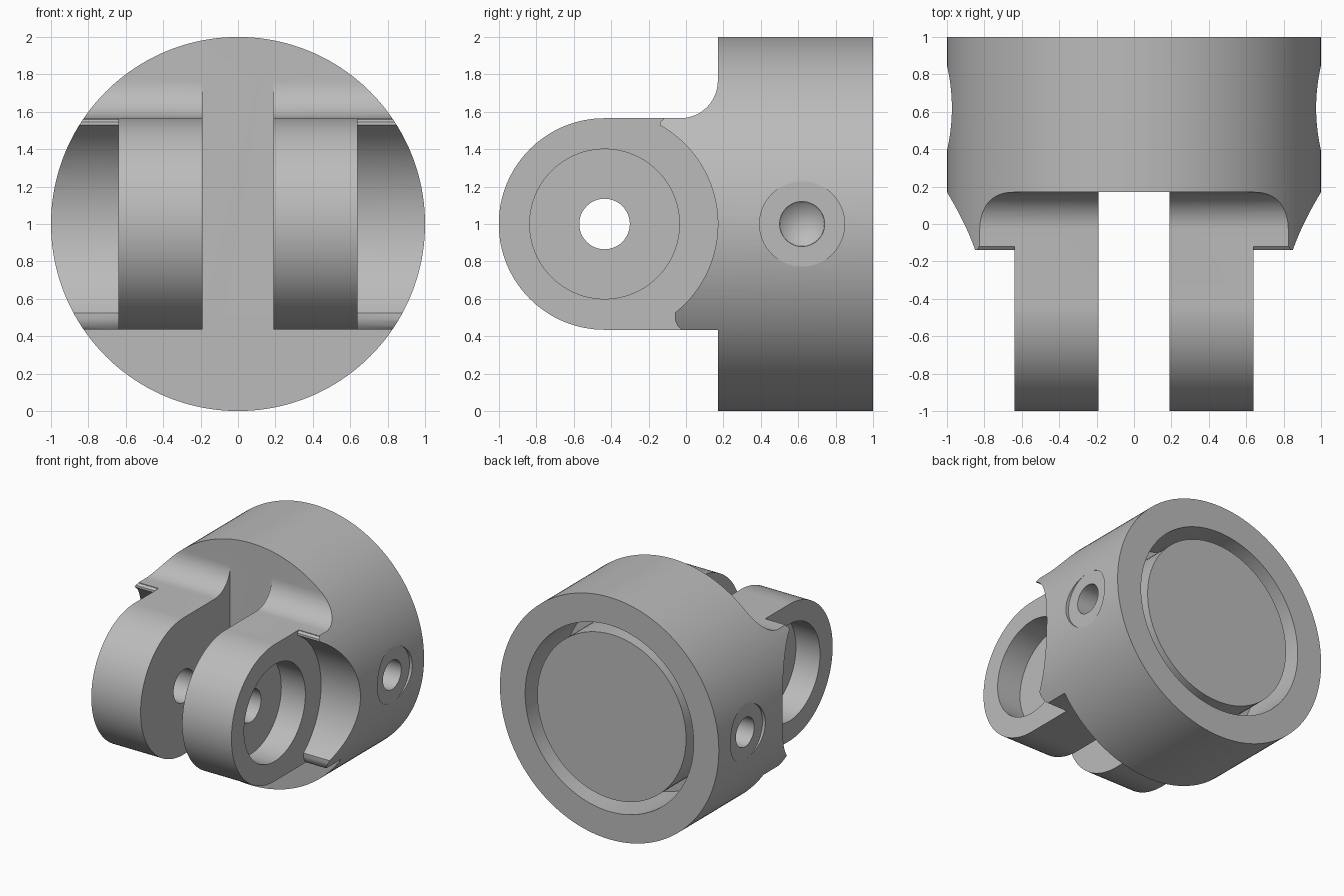
import bpy, bmesh
from math import sin, cos, radians, pi
from mathutils import Matrix

cube = bpy.data.objects.get("Cube")
if cube:
    bpy.data.objects.remove(cube, do_unlink=True)

steel = bpy.data.materials.new("plain grey steel")
steel.use_nodes = True
GREY = (0.5, 0.5, 0.5, 1)
steel.diffuse_color = GREY
steel.node_tree.nodes["Principled BSDF"].inputs["Base Color"].default_value = GREY

PIN_Y, MID_Z = -0.435, 1.0      # pivot axis
LUG_R, POCKET_R = 0.565, 0.605
LUG_IN, LUG_OUT = 0.19, 0.64
FACE_Y = 0.17                   # front face of the round body


def finish(bm, name):
    bmesh.ops.recalc_face_normals(bm, faces=bm.faces)
    mesh = bpy.data.meshes.new(name)
    bm.to_mesh(mesh)
    bm.free()
    mesh.materials.append(steel)
    ob = bpy.data.objects.new(name, mesh)
    bpy.context.collection.objects.link(ob)
    return ob


def cylinder(name, axis, start, end, r, centre, tip=None, segments=96):
    """Cylinder or cone along x or y; centre gives the other two coordinates."""
    bm = bmesh.new()
    bmesh.ops.create_cone(bm, cap_ends=True, segments=segments, radius1=r,
                          radius2=r if tip is None else tip, depth=end - start)
    mid = (start + end) / 2
    if axis == "x":
        m = Matrix.Translation((mid, *centre)) @ Matrix.Rotation(pi / 2, 4, "Y")
    else:
        m = Matrix.Translation((centre[0], mid, centre[1])) @ Matrix.Rotation(-pi / 2, 4, "X")
    bmesh.ops.transform(bm, matrix=m, verts=bm.verts)
    return finish(bm, name)


def extrude_x(name, points, x0, x1):
    """Side profile of (y, z) points extruded along x."""
    bm = bmesh.new()
    face = bm.faces.new([bm.verts.new((x0, y, z)) for y, z in points])
    out = bmesh.ops.extrude_face_region(bm, geom=[face])["geom"]
    bmesh.ops.translate(bm, vec=(x1 - x0, 0, 0),
                        verts=[v for v in out if isinstance(v, bmesh.types.BMVert)])
    return finish(bm, name)


def arc(cy, cz, r, a0, a1, n):
    angles = [radians(a0 + (a1 - a0) * i / n) for i in range(n + 1)]
    return [(cy + r * cos(a), cz + r * sin(a)) for a in angles]


def combine(target, cutter, operation="DIFFERENCE"):
    """Apply a boolean and discard the cutter."""
    mod = target.modifiers.new("cut", "BOOLEAN")
    mod.operation, mod.object, mod.solver = operation, cutter, "EXACT"
    cutter.hide_render = True
    bpy.context.view_layer.objects.active = target
    bpy.ops.object.modifier_apply(modifier=mod.name)
    bpy.data.objects.remove(cutter, do_unlink=True)


# Round body and clevis: side profile trimmed to a cylinder
body = cylinder("clevis_body", "y", -1.2, 1, 1, (0, MID_Z), segments=160)
profile = arc(PIN_Y, MID_Z, LUG_R, 90, 270, 64)
profile += [(FACE_Y, MID_Z - LUG_R), (FACE_Y, -0.1), (1.1, -0.1), (1.1, 2.1), (FACE_Y, 2.1)]
profile += arc(FACE_Y - 0.2, MID_Z + LUG_R + 0.2, 0.2, 0, -90, 16)
combine(body, extrude_x("profile", profile, -1.1, 1.1), "INTERSECT")

# Slot between the lugs
slot = [(-1.2, -0.2), (FACE_Y, -0.2), (FACE_Y, 2.2), (-1.2, 2.2)]
combine(body, extrude_x("slot", slot, -LUG_IN, LUG_IN))

# Clearance pockets outside the lugs, with blunt tips
pocket = arc(PIN_Y, MID_Z, POCKET_R, 60.8, -51.7, 48)
pocket += [(-0.06, 0.49), (-0.045, 0.455), (-0.02, 0.43), (-0.02, 0.3)]
pocket += [(-1.2, 0.3), (-1.2, 1.7), (-0.12, 1.7), (-0.12, 1.56), (-0.138, 1.545)]
for side in (-1, 1):
    combine(body, extrude_x("pocket", pocket, *sorted((side * LUG_OUT, side * 1.2))))

# Pivot hole and counterbores
combine(body, cylinder("pin_hole", "x", -1.2, 1.2, 0.135, (PIN_Y, MID_Z), segments=48))
for side in (-1, 1):
    ends = sorted((side * (LUG_OUT - 0.22), side * 1.2))
    combine(body, cylinder("counterbore", "x", *ends, 0.4, (PIN_Y, MID_Z)))

# Rear bore with the round core standing inside it
combine(body, cylinder("bore", "y", 0.5, 1.2, 0.77, (0, MID_Z)))
core = cylinder("rear_core", "y", 0.48, 0.97, 0.68, (0, MID_Z))

# Spot faces and cone-bottomed screw holes on both sides
SCREW = (0.62, MID_Z)
for side in (-1, 1):
    combine(body, cylinder("spot_face", "x", *sorted((side * 0.974, side * 1.2)), 0.227, SCREW))
    for part in (body, core):
        combine(part, cylinder("screw_hole", "x", *sorted((side * 0.6, side * 1.2)), 0.12, SCREW,
                               segments=48))
    radii = (0.12, 0) if side < 0 else (0, 0.12)
    combine(core, cylinder("drill_tip", "x", *sorted((side * 0.5, side * 0.601)), radii[0], SCREW,
                           tip=radii[1], segments=48))

# Smooth curved walls, crisp edges
for ob in bpy.context.view_layer.objects:
    ob.select_set(ob in (body, core))
bpy.context.view_layer.objects.active = body
bpy.ops.object.shade_smooth_by_angle(angle=radians(30))
